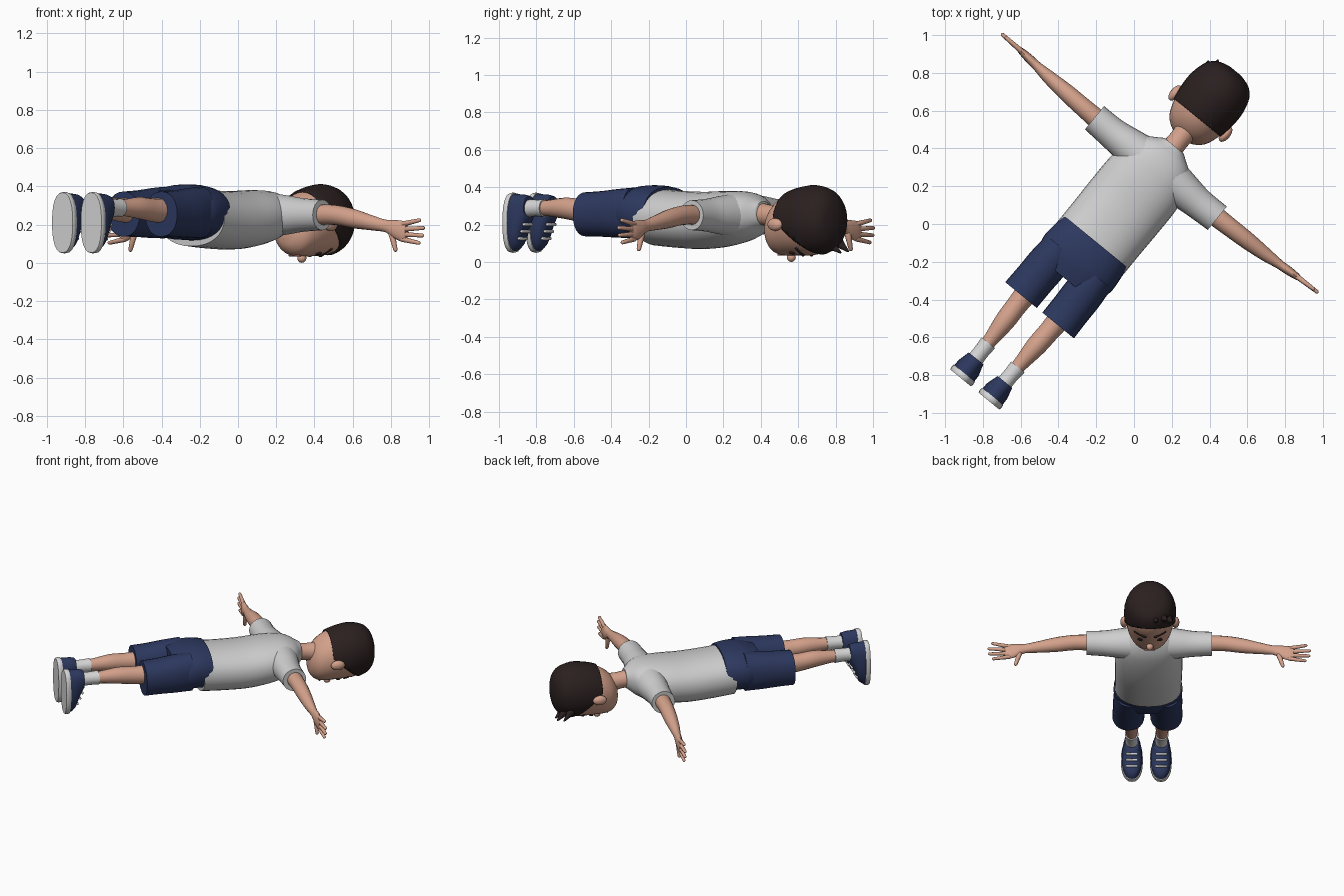
import bpy, bmesh, math
from mathutils import Vector, Matrix

# Parts are modelled upright (x across, y toward the back, z toward the head),
# then laid face down along a diagonal.
D = Vector((0.633, 0.774, 0)).normalized()
R = Vector((D.y, -D.x, 0))
LAY = Matrix((-R, Vector((0, 0, 1)), D)).transposed().to_4x4()
LAY.translation = R * -0.098


def material(name, r, g, b):
    m = bpy.data.materials.new(name)
    m.diffuse_color = (r, g, b, 1)
    return m


SKIN = material("skin", 0.66, 0.36, 0.26)
SHIRT = material("light_grey_cloth", 0.62, 0.62, 0.62)
NAVY = material("navy_cloth", 0.026, 0.040, 0.115)
HAIR = material("dark_brown_hair", 0.024, 0.014, 0.014)
WHITE = material("white_rubber", 0.68, 0.68, 0.68)
LIP = material("lip", 0.40, 0.15, 0.12)


def finish(bm, name, mat, angle=50):
    bmesh.ops.recalc_face_normals(bm, faces=bm.faces)
    bm.transform(LAY)
    me = bpy.data.meshes.new(name)
    bm.to_mesh(me)
    bm.free()
    ob = bpy.data.objects.new(name, me)
    bpy.context.collection.objects.link(ob)
    me.materials.append(mat)
    bpy.ops.object.select_all(action='DESELECT')
    ob.select_set(True)
    bpy.context.view_layer.objects.active = ob
    bpy.ops.object.shade_smooth_by_angle(angle=math.radians(angle))
    return ob


def smooth_rows(rows, steps=4):
    """Catmull-Rom interpolation of the section rows."""
    out = []
    for i in range(len(rows) - 1):
        p0, p1, p2, p3 = (rows[max(0, min(len(rows) - 1, i + k))] for k in (-1, 0, 1, 2))
        for j in range(steps):
            t = j / steps
            out.append([0.5 * (2 * b + (c - a) * t + (2 * a - 5 * b + 4 * c - d) * t * t
                               + (3 * b - a - 3 * c + d) * t ** 3)
                        for a, b, c, d in zip(p0, p1, p2, p3)])
    return out + [rows[-1]]


def loft(rows, axis='z', n=24, power=2.0, steps=4):
    """Rows: position, two centre offsets, two radii. Axis z -> (x, y), axis x -> (z, y)."""
    bm = bmesh.new()
    rings = []
    for pos, c1, c2, r1, r2 in smooth_rows(rows, steps):
        ring = []
        for k in range(n):
            a = 2 * math.pi * k / n
            ca, sa = math.cos(a), math.sin(a)
            p = c1 + r1 * math.copysign(abs(ca) ** (2 / power), ca)
            q = c2 + r2 * math.copysign(abs(sa) ** (2 / power), sa)
            ring.append(bm.verts.new((p, q, pos) if axis == 'z' else (pos, q, p)))
        rings.append(ring)
    for a, b in zip(rings, rings[1:]):
        for k in range(n):
            bm.faces.new((a[k], a[(k + 1) % n], b[(k + 1) % n], b[k]))
    bm.faces.new(rings[0])
    bm.faces.new(rings[-1])
    return bm


def ball(name, centre, size, mat):
    bm = bmesh.new()
    bmesh.ops.create_uvsphere(bm, u_segments=16, v_segments=10, radius=1)
    bm.transform(Matrix.Translation(centre) @ Matrix.Diagonal((*size, 1)))
    finish(bm, name, mat)


def capsule(name, a, b, r, mat, tip=1.0):
    a, b = Vector(a), Vector(b)
    bm = bmesh.new()
    bmesh.ops.create_uvsphere(bm, u_segments=10, v_segments=8, radius=r)
    for v in bm.verts:
        if v.co.z > 1e-5:
            v.co = Vector((v.co.x * tip, v.co.y * tip, v.co.z + (b - a).length))
    bm.transform(Matrix.Translation(a) @ (b - a).to_track_quat('Z', 'Y').to_matrix().to_4x4())
    finish(bm, name, mat)


# Shirt body
finish(loft([(-0.265, 0, 0.24, 0.224, 0.153), (-0.12, 0, 0.228, 0.224, 0.153),
             (0.05, 0, 0.222, 0.226, 0.153), (0.2, 0, 0.232, 0.224, 0.148),
             (0.32, 0, 0.245, 0.205, 0.132), (0.39, 0, 0.253, 0.16, 0.105),
             (0.435, 0, 0.258, 0.095, 0.075), (0.455, 0, 0.26, 0.066, 0.064)],
            n=32, power=2.2), "shirt_body", SHIRT)

# Shorts hips
finish(loft([(-0.2, 0, 0.252, 0.215, 0.148), (-0.27, 0, 0.264, 0.226, 0.146),
             (-0.36, 0, 0.264, 0.23, 0.142), (-0.455, 0, 0.26, 0.2, 0.12)],
            n=32, power=2.3), "shorts_hips", NAVY)

# Neck and head
finish(loft([(0.42, 0, 0.26, 0.062, 0.062), (0.5, 0, 0.248, 0.056, 0.058),
             (0.62, 0, 0.23, 0.07, 0.075)]), "neck", SKIN)

HEAD = [(0.512, 0, 0.165, 0.03, 0.035), (0.525, 0, 0.168, 0.075, 0.085),
        (0.56, 0, 0.176, 0.118, 0.13), (0.61, 0, 0.191, 0.143, 0.157),
        (0.67, 0, 0.205, 0.157, 0.171), (0.75, 0, 0.215, 0.165, 0.18),
        (0.82, 0, 0.22, 0.163, 0.18), (0.89, 0, 0.222, 0.14, 0.155),
        (0.935, 0, 0.222, 0.095, 0.105), (0.955, 0, 0.222, 0.03, 0.035)]
finish(loft(HEAD, n=32), "head", SKIN)

# Hair cap: enlarged head shell trimmed at the nape and along the hairline
bm = loft([(z + 0.012 * (z > 0.85), x, y, rx + 0.009, ry + 0.011) for z, x, y, rx, ry in HEAD], n=32)
for point, normal in (((0, 0, 0.648), (0, 0, -1)), ((0, 0.24, 0.65), (0, -0.19, -0.18))):
    bmesh.ops.bisect_plane(bm, geom=bm.verts[:] + bm.edges[:] + bm.faces[:], plane_co=point,
                           plane_no=Vector(normal).normalized(), clear_outer=True)
hair = finish(bm, "hair_cap", HAIR)
mod = hair.modifiers.new("thickness", 'SOLIDIFY')
mod.thickness = 0.014
mod.offset = -1

# Fringe tufts swept to one side
for i, (x, z) in enumerate(((0.125, 0.865), (0.09, 0.9), (0.03, 0.895))):
    capsule(f"fringe_tuft_{i}", (x, 0.115 - i * 0.012, z), (x + 0.012, 0.08 - i * 0.008, z + 0.035),
            0.028, HAIR, 0.35)

# Nose and mouth
ball("nose", (0, 0.025, 0.647), (0.024, 0.025, 0.024), SKIN)
capsule("mouth", (-0.03, 0.04, 0.585), (0.03, 0.04, 0.585), 0.007, LIP)

for side, s in (("left", 1), ("right", -1)):
    # Ears, eyes, brows
    ball(f"{side}_ear", (s * 0.172, 0.2, 0.675), (0.026, 0.034, 0.048), SKIN)
    ball(f"{side}_eye", (s * 0.062, 0.05, 0.705), (0.021, 0.009, 0.016), HAIR)
    capsule(f"{side}_brow", (s * 0.035, 0.04, 0.757), (s * 0.098, 0.07, 0.765), 0.011, HAIR, 0.7)

    # Sleeve
    finish(loft([(s * 0.08, 0.305, 0.25, 0.115, 0.115), (s * 0.2, 0.303, 0.25, 0.096, 0.1),
                 (s * 0.3, 0.3, 0.25, 0.084, 0.087), (s * 0.42, 0.303, 0.25, 0.08, 0.08)],
                'x'), f"{side}_sleeve", SHIRT)
    # Arm and palm
    finish(loft([(s * 0.38, 0.305, 0.252, 0.054, 0.054), (s * 0.5, 0.308, 0.25, 0.05, 0.052),
                 (s * 0.62, 0.312, 0.232, 0.046, 0.051), (s * 0.74, 0.316, 0.21, 0.036, 0.04),
                 (s * 0.83, 0.322, 0.193, 0.025, 0.033), (s * 0.88, 0.326, 0.178, 0.024, 0.046),
                 (s * 0.935, 0.33, 0.165, 0.019, 0.055), (s * 0.965, 0.332, 0.162, 0.012, 0.046)],
                'x', 16), f"{side}_arm", SKIN)
    # Fingers and thumb
    for i, (y0, x1, y1) in enumerate(((0.203, 1.045, 0.222), (0.176, 1.07, 0.182),
                                      (0.149, 1.065, 0.143), (0.123, 1.04, 0.105))):
        capsule(f"{side}_finger_{i}", (s * 0.94, y0, 0.331), (s * x1, y1, 0.335), 0.0145, SKIN, 0.75)
    capsule(f"{side}_thumb", (s * 0.87, 0.15, 0.326), (s * 0.893, 0.075, 0.326), 0.018, SKIN, 0.7)

    # Shorts leg
    finish(loft([(-0.34, s * 0.122, 0.263, 0.1, 0.135), (-0.45, s * 0.123, 0.26, 0.108, 0.13),
                 (-0.56, s * 0.125, 0.257, 0.107, 0.122), (-0.67, s * 0.127, 0.255, 0.108, 0.118)],
                power=2.2), f"{side}_shorts_leg", NAVY)
    # Bare leg
    finish(loft([(-0.6, s * 0.112, 0.272, 0.064, 0.068), (-0.72, s * 0.11, 0.276, 0.056, 0.062),
                 (-0.83, s * 0.106, 0.287, 0.054, 0.057), (-0.95, s * 0.102, 0.288, 0.04, 0.043),
                 (-1.03, s * 0.1, 0.288, 0.035, 0.038)], n=16), f"{side}_leg", SKIN)
    # Sock
    finish(loft([(-0.975, s * 0.101, 0.288, 0.046, 0.048), (-1.04, s * 0.1, 0.288, 0.042, 0.045),
                 (-1.12, s * 0.099, 0.286, 0.045, 0.048)], n=16), f"{side}_sock", WHITE)
    # Shoe upper and sole
    finish(loft([(-1.185, s * 0.097, 0.21, 0.068, 0.155), (-1.145, s * 0.097, 0.222, 0.067, 0.14),
                 (-1.11, s * 0.098, 0.262, 0.058, 0.098), (-1.08, s * 0.099, 0.288, 0.05, 0.063)],
                power=2.3), f"{side}_shoe_upper", NAVY)
    finish(loft([(-1.212, s * 0.097, 0.21, 0.07, 0.157), (-1.198, s * 0.097, 0.21, 0.074, 0.161),
                 (-1.18, s * 0.097, 0.21, 0.072, 0.159)], power=2.4), f"{side}_shoe_sole", WHITE)
    # Laces across the instep
    for i, (y, z) in enumerate(((0.125, -1.126), (0.163, -1.108), (0.2, -1.092))):
        capsule(f"{side}_lace_{i}", (s * 0.099 - 0.033, y, z), (s * 0.099 + 0.033, y, z), 0.008, WHITE)
